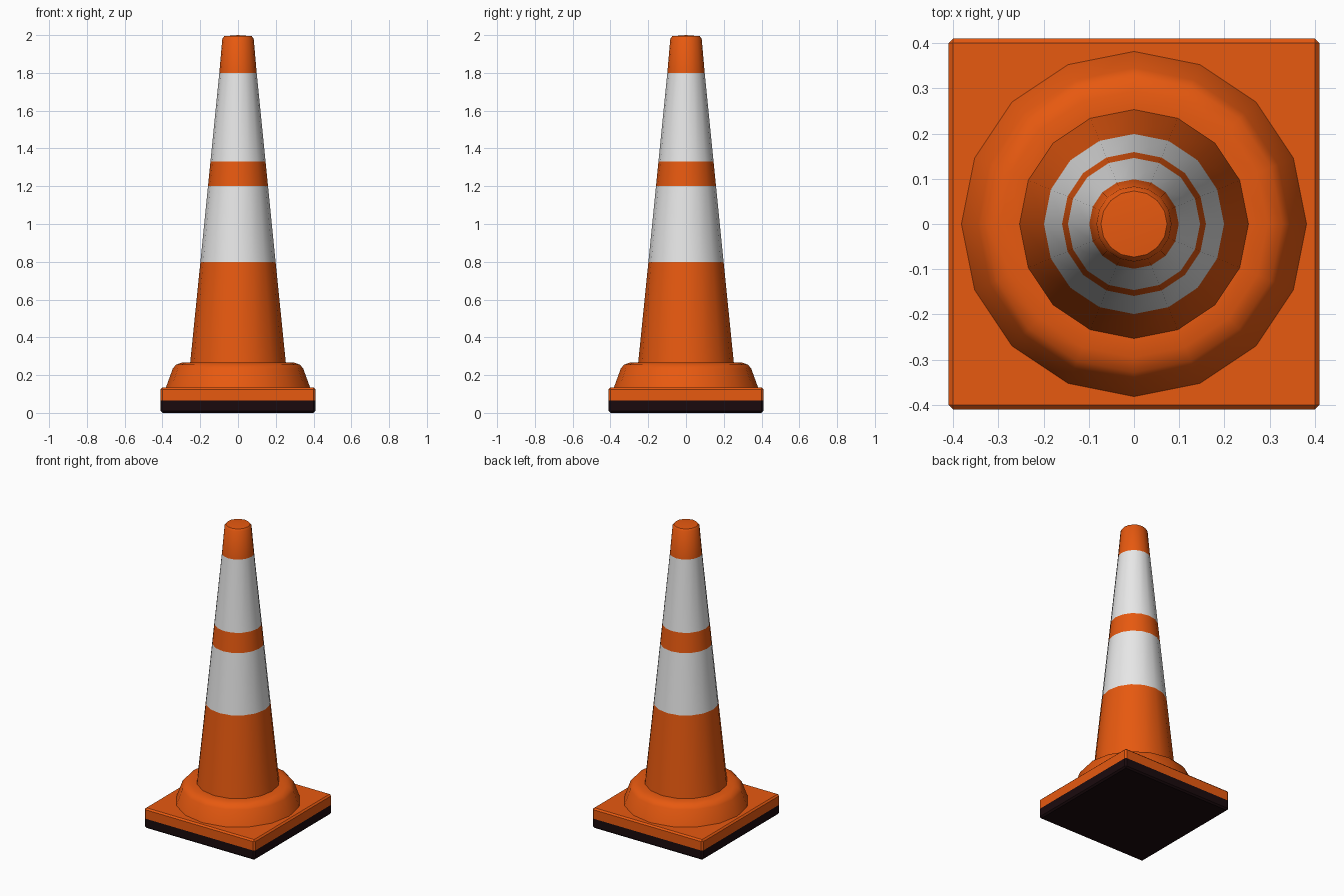
import bpy, bmesh, math
from mathutils import Matrix

if "Cube" in bpy.data.objects:
    bpy.data.objects.remove(bpy.data.objects["Cube"])


def material(name, rgb):
    m = bpy.data.materials.new(name)
    m.diffuse_color = (*rgb, 1)
    m.use_nodes = True
    m.node_tree.nodes["Principled BSDF"].inputs["Base Color"].default_value = m.diffuse_color
    return m


ORANGE = material("orange", (0.80, 0.10, 0.005))
WHITE = material("white", (0.80, 0.80, 0.80))
BLACK = material("black_rubber", (0.010, 0.003, 0.004))


def finish(bm, name, mats, angle):
    bmesh.ops.recalc_face_normals(bm, faces=bm.faces)
    me = bpy.data.meshes.new(name)
    bm.to_mesh(me)
    bm.free()
    ob = bpy.data.objects.new(name, me)
    bpy.context.collection.objects.link(ob)
    for m in mats:
        me.materials.append(m)
    bpy.ops.object.select_all(action='DESELECT')
    ob.select_set(True)
    bpy.context.view_layer.objects.active = ob
    bpy.ops.object.shade_smooth_by_angle(angle=math.radians(angle))
    return ob


def lathe(name, profile, mats, rule, sides=16):
    """Revolve (radius, z) points; rule gives the material index from face height."""
    bm = bmesh.new()
    rings = []
    for r, z in profile:
        rings.append([bm.verts.new((r * math.cos(i * math.tau / sides),
                                    r * math.sin(i * math.tau / sides), z))
                      for i in range(sides)])
    for a, b in zip(rings, rings[1:]):
        for i in range(sides):
            j = (i + 1) % sides
            bm.faces.new((a[i], a[j], b[j], b[i]))
    # cap as a shallow fan
    tip = bm.verts.new((0, 0, 2.0))
    for i in range(sides):
        bm.faces.new((rings[-1][i], rings[-1][(i + 1) % sides], tip))
    for f in bm.faces:
        f.material_index = rule(f.calc_center_median().z)
    return finish(bm, name, mats, 40)


# Flange and tapering cone with two reflective bands
lathe("cone_body",
      [(0.385, 0.125), (0.345, 0.235), (0.328, 0.255), (0.295, 0.267), (0.253, 0.267),
       (0.199, 0.80), (0.159, 1.20), (0.146, 1.33), (0.099, 1.80),
       (0.083, 1.982), (0.073, 1.994)],
      [ORANGE, WHITE],
      lambda z: 1 if 0.8 < z < 1.2 or 1.33 < z < 1.8 else 0)

# Square foot: bevelled slab, black rubber below and orange above
bm = bmesh.new()
bmesh.ops.create_cube(bm, size=1, matrix=Matrix.Translation((0, 0, 0.0675))
                      @ Matrix.Diagonal((0.82, 0.82, 0.135, 1)))
bmesh.ops.bevel(bm, geom=bm.edges[:], offset=0.01, segments=1, affect='EDGES')
bmesh.ops.bisect_plane(bm, geom=bm.verts[:] + bm.edges[:] + bm.faces[:],
                       plane_co=(0, 0, 0.065), plane_no=(0, 0, 1))
for f in bm.faces:
    f.material_index = int(f.calc_center_median().z < 0.065)
finish(bm, "base_slab", [ORANGE, BLACK], 30)
